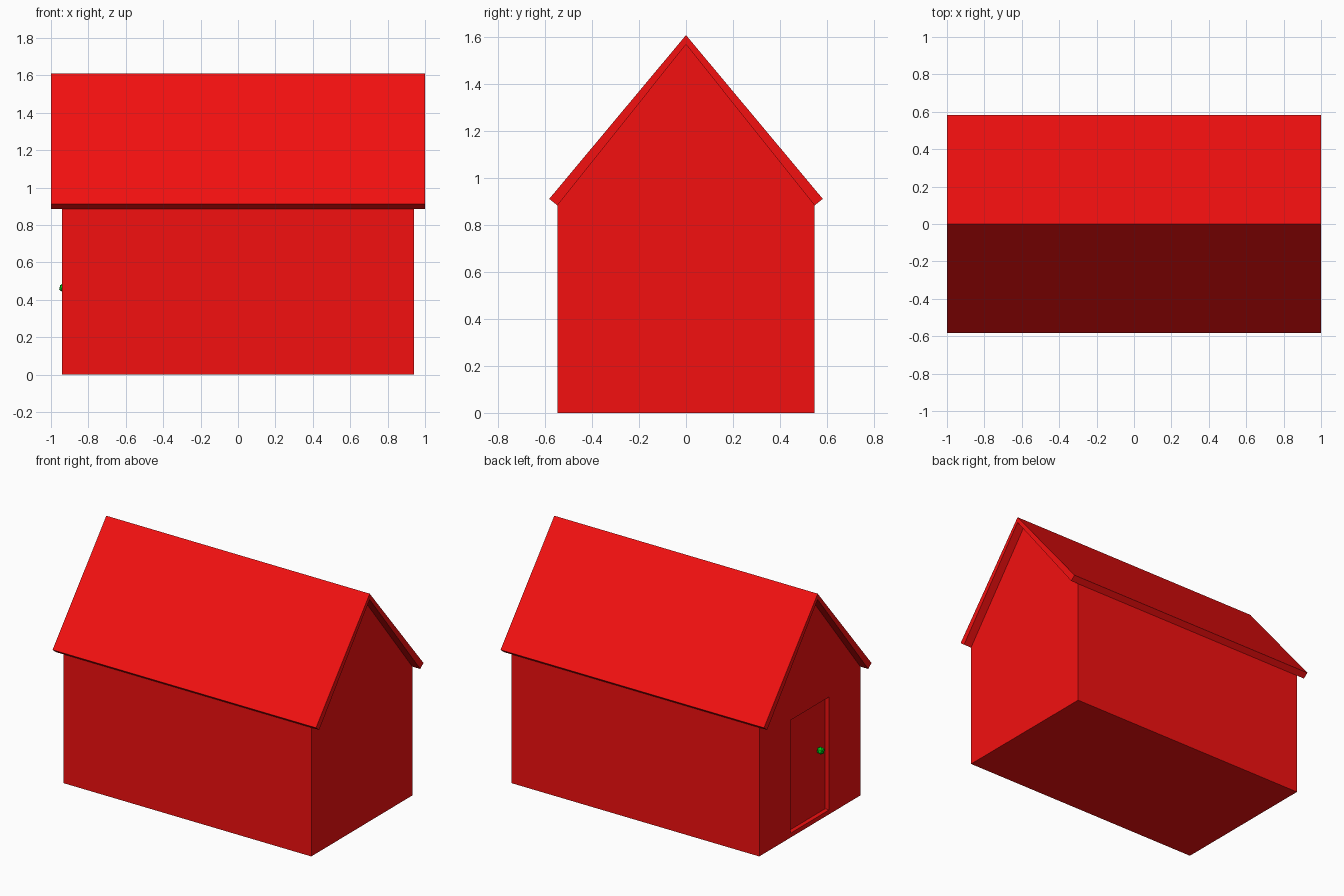
import bpy, bmesh
from mathutils import Matrix

if "Cube" in bpy.data.objects:
    bpy.data.objects.remove(bpy.data.objects["Cube"])


def material(name, rgb):
    m = bpy.data.materials.new(name)
    m.diffuse_color = (*rgb, 1)
    m.use_nodes = True
    m.node_tree.nodes["Principled BSDF"].inputs["Base Color"].default_value = m.diffuse_color
    return m


red = material("red_paint", (0.9, 0.005, 0.005))
green = material("green_paint", (0.0, 0.6, 0.01))


def make_object(name, bm, mat):
    bmesh.ops.recalc_face_normals(bm, faces=bm.faces)
    mesh = bpy.data.meshes.new(name)
    bm.to_mesh(mesh)
    bm.free()
    mesh.materials.append(mat)
    obj = bpy.data.objects.new(name, mesh)
    bpy.context.collection.objects.link(obj)
    return obj


def prism(name, half_profile, half_length, mat):
    """Mirror a half outline in y-z, then extrude it along x."""
    mirrored = [(-y, z) for y, z in reversed(half_profile) if y > 0]
    outline = half_profile + mirrored
    bm = bmesh.new()
    face = bm.faces.new([bm.verts.new((-half_length, y, z)) for y, z in outline])
    ext = bmesh.ops.extrude_face_region(bm, geom=[face])["geom"]
    verts = [v for v in ext if isinstance(v, bmesh.types.BMVert)]
    bmesh.ops.translate(bm, verts=verts, vec=(2 * half_length, 0, 0))
    return make_object(name, bm, mat)


def box(name, x0, x1, half_width, z0, z1, mat):
    bm = bmesh.new()
    place = Matrix.Translation(((x0 + x1) / 2, 0, (z0 + z1) / 2))
    size = Matrix.Diagonal((x1 - x0, 2 * half_width, z1 - z0, 1))
    bmesh.ops.create_cube(bm, size=1, matrix=place @ size)
    return make_object(name, bm, mat)


# Walls with gable ends
walls = prism("walls", [(0, 1.57), (0.548, 0.884), (0.548, 0)], 0.94, red)

# Roof: two sloping slabs joined at the ridge
bm_roof_half = [(0, 1.61), (0.583, 0.912), (0.548, 0.884)]
bm = bmesh.new()
section = bm_roof_half + [(0, 1.57)] + [(-y, z) for y, z in bm_roof_half[:0:-1]]
ends = [[bm.verts.new((x, y, z)) for y, z in section] for x in (-1, 1)]
for a, b, c, d in ((0, 1, 2, 3), (0, 3, 4, 5)):
    for ring in ends:
        bm.faces.new([ring[i] for i in (a, b, c, d)])
for i in range(6):
    j = (i + 1) % 6
    bm.faces.new((ends[0][i], ends[0][j], ends[1][j], ends[1][i]))
make_object("roof", bm, red)

# Doorway recess in the left gable
cutter = box("doorway_cutter", -1.0, -0.89, 0.21, 0.03, 0.805, red)
cutter.hide_render = True
cutter.hide_viewport = True
cut = walls.modifiers.new("doorway", 'BOOLEAN')
cut.operation = 'DIFFERENCE'
cut.solver = 'EXACT'
cut.object = cutter

# Door panel set back inside the recess
box("door", -0.91, -0.89, 0.21, 0.03, 0.805, red)

# Door knob
bm = bmesh.new()
bmesh.ops.create_icosphere(bm, subdivisions=1, radius=0.027,
                           matrix=Matrix.Translation((-0.932, -0.13, 0.465)))
make_object("door_knob", bm, green)
